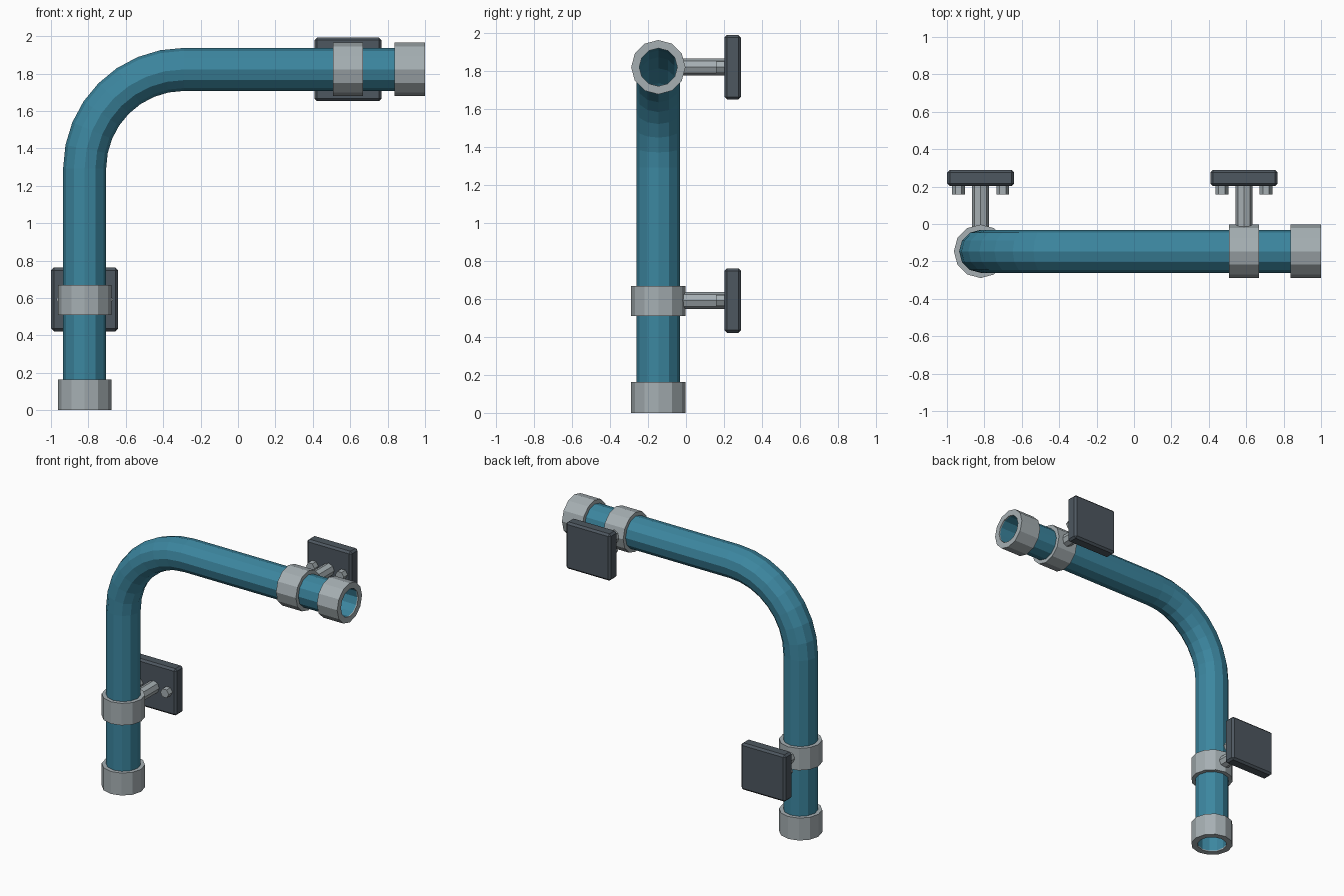
import bpy, bmesh, math
from mathutils import Vector

if "Cube" in bpy.data.objects:
    bpy.data.objects.remove(bpy.data.objects["Cube"])

PX, PY, PZ = -0.82, -0.146, 1.822   # riser x, pipe y, top run z
R_BEND = 0.53
SIDES = 12


def material(name, rgb):
    m = bpy.data.materials.new(name)
    m.diffuse_color = (*rgb, 1)
    m.use_nodes = True
    m.node_tree.nodes["Principled BSDF"].inputs["Base Color"].default_value = m.diffuse_color
    return m


TEAL = material("teal_paint", (0.045, 0.24, 0.35))
METAL = material("bare_metal", (0.38, 0.43, 0.45))
DARK = material("dark_plate", (0.075, 0.095, 0.115))


def loft(name, rings, mat):
    """Join rings of (centre, outward direction, radius) into a closed tube wall."""
    bm = bmesh.new()
    loops = []
    for c, n, r in rings:
        loops.append([bm.verts.new(c + r * (math.cos(a) * n + math.sin(a) * Vector((0, 1, 0))))
                      for a in (2 * math.pi * i / SIDES for i in range(SIDES))])
    for k, a in enumerate(loops):
        b = loops[(k + 1) % len(loops)]
        for i in range(SIDES):
            j = (i + 1) % SIDES
            bm.faces.new((a[i], a[j], b[j], b[i]))
    bmesh.ops.recalc_face_normals(bm, faces=bm.faces)
    me = bpy.data.meshes.new(name)
    bm.to_mesh(me)
    bm.free()
    me.materials.append(mat)
    ob = bpy.data.objects.new(name, me)
    bpy.context.collection.objects.link(ob)
    return ob


def sleeve(name, start, axis, profile):
    """Ring around the pipe; profile is (distance along axis, radius)."""
    axis = Vector(axis)
    n = Vector((-axis.z, 0, axis.x))
    loft(name, [(Vector(start) + d * axis, n, r) for d, r in profile], METAL)


def rod(name, x, z, y0, y1, r, sides, spin=0):
    bpy.ops.mesh.primitive_cylinder_add(vertices=sides, radius=r, depth=y1 - y0,
                                        location=(x, (y0 + y1) / 2, z),
                                        rotation=(math.pi / 2, spin, 0))
    ob = bpy.context.object
    ob.name = name
    ob.data.materials.append(METAL)


# Hollow bent pipe
path = [(Vector((PX, PY, 0.008)), Vector((-1, 0, 0)))]
for k in range(9):
    a = math.pi / 2 * k / 8
    n = Vector((-math.cos(a), 0, math.sin(a)))
    path.append((Vector((PX + R_BEND, PY, PZ - R_BEND)) + R_BEND * n, n))
path.append((Vector((0.992, PY, PZ)), Vector((0, 0, 1))))
loft("pipe", [(c, n, 0.115) for c, n in path] + [(c, n, 0.1) for c, n in reversed(path)], TEAL)

# End collars with a lip covering the pipe ends
COLLAR = [(0, 0.1), (0, 0.143), (0.163, 0.143), (0.163, 0.11), (0.01, 0.11), (0.01, 0.1)]
sleeve("bottom_collar", (PX, PY, 0), (0, 0, 1), COLLAR)
sleeve("end_collar", (1, PY, PZ), (-1, 0, 0), COLLAR)

# Clamp bands
BAND = [(-0.08, 0.11), (-0.08, 0.143), (0.08, 0.143), (0.08, 0.11)]
sleeve("lower_clamp", (PX, PY, 0.59), (0, 0, 1), BAND)
sleeve("upper_clamp", (0.588, PY, PZ), (1, 0, 0), BAND)

# Wall brackets: stem, bevelled plate, two hex bolts
for tag, x, z in (("lower", PX, 0.592), ("upper", 0.588, PZ)):
    rod(tag + "_stem", x, z, -0.03, 0.21, 0.045, 8)
    for side, s in (("left", -1), ("right", 1)):
        rod(f"{tag}_bolt_{side}", x + s * 0.118, z, 0.158, 0.21, 0.034, 6, math.pi / 6)
    bpy.ops.mesh.primitive_cube_add(size=1, location=(x, 0.246, z))
    plate = bpy.context.object
    plate.name = tag + "_wall_plate"
    for v in plate.data.vertices:
        v.co = (v.co.x * 0.358, v.co.y * 0.088, v.co.z * 0.34)
    plate.data.materials.append(DARK)
    bev = plate.modifiers.new("bevel", "BEVEL")
    bev.width = 0.014
    bev.segments = 1
